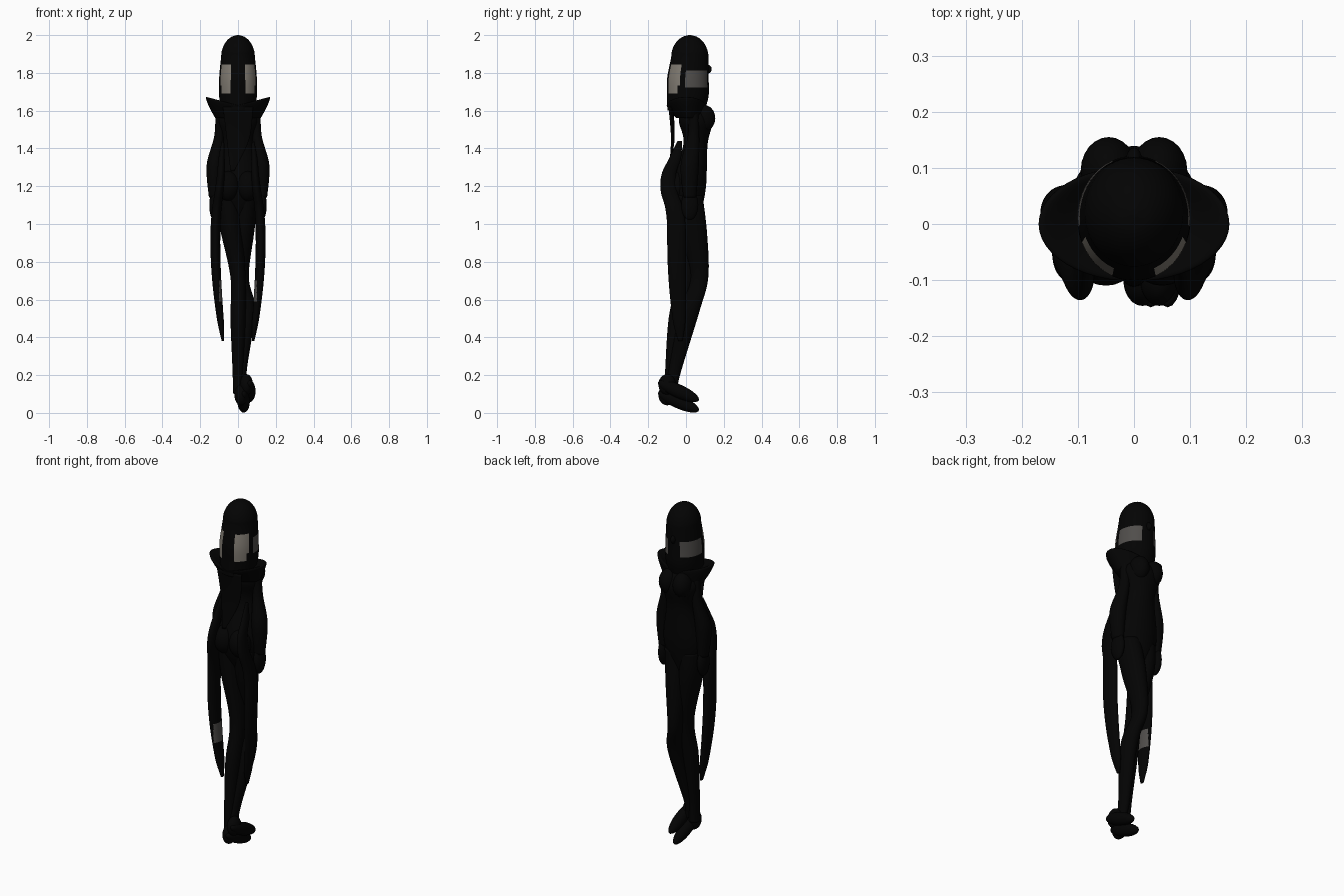
import bpy
import bmesh
from math import sin, cos, pi, sqrt, exp
from mathutils import Vector

default_cube = bpy.data.objects.get("Cube")
if default_cube:
    bpy.data.objects.remove(default_cube)


def make_material(name, red, green, blue):
    mat = bpy.data.materials.new(name)
    mat.use_nodes = True
    colour = (red, green, blue, 1)
    mat.diffuse_color = colour
    mat.node_tree.nodes["Principled BSDF"].inputs["Base Color"].default_value = colour
    return mat


black = make_material("soft black", .001, .001, .001)
pale = make_material("pale hair", .22, .2, .17)
grey = make_material("grey hair", .08, .075, .07)
sides_of_body = {"left": 1, "right": -1}


def finish(name, bm, materials):
    bmesh.ops.recalc_face_normals(bm, faces=bm.faces)
    mesh = bpy.data.meshes.new(name)
    bm.to_mesh(mesh)
    bm.free()
    for mat in materials:
        mesh.materials.append(mat)
    for polygon in mesh.polygons:
        polygon.use_smooth = True
    obj = bpy.data.objects.new(name, mesh)
    bpy.context.collection.objects.link(obj)
    return obj


def smooth_path(points, steps=8):
    """Pass a smooth curve through every control point."""
    points = [Vector(point) for point in points]
    padded = [points[0], *points, points[-1]]
    path = []
    for before, start, end, after in zip(padded, padded[1:], padded[2:], padded[3:]):
        leave, arrive = (end - before) / 2, (after - start) / 2
        for step in range(steps):
            t = step / steps
            ease = t * t * (3 - 2 * t)
            path.append(start.lerp(end, ease)
                        + leave * t * (1 - t) ** 2
                        - arrive * t * t * (1 - t))
    return path + [points[-1]]


def loft(name, points, depth, materials=(black,), mirror=1, bend=None, paint=None):
    """Skin level ellipses along points given as (x, y, z, half width)."""
    bm = bmesh.new()
    rows = []
    segments = 48
    for x, y, z, radius in smooth_path(points):
        row = []
        for segment in range(segments):
            angle = 2 * pi * segment / segments
            place = Vector((mirror * (x + radius * cos(angle)),
                            y + depth * radius * sin(angle), z))
            row.append(bm.verts.new(bend(place) if bend else place))
        rows.append(row)
    for low, high in zip(rows, rows[1:]):
        for a, b, c, d in zip(low, low[1:] + low[:1], high[1:] + high[:1], high):
            face = bm.faces.new((a, b, c, d))
            if paint:
                face.material_index = paint(face.calc_center_median())
    bm.faces.new(rows[0])
    bm.faces.new(rows[-1])
    return finish(name, bm, materials)


def ball(name, centre, radii, tilt=0):
    bm = bmesh.new()
    bmesh.ops.create_uvsphere(bm, u_segments=24, v_segments=16, radius=1)
    obj = finish(name, bm, [black])
    obj.location = centre
    obj.scale = radii
    obj.rotation_euler.x = tilt
    return obj


# Torso with narrow waist
loft("torso", [
    (0, .02, 1.04, .07),
    (0, .01, 1.2, .12),
    (0, .05, 1.42, .08),
    (0, .05, 1.55, .11),
    (0, .03, 1.65, .06),
], depth=.8)

# Face
ball("nose", centre=(0, .11, 1.82), radii=(.015, .026, .025))


# Hair cap: a dome over a long skirt, with a pale lock and a grey patch each side
def hair_paint(place):
    if abs(place.x) < .04:
        return 0
    lock_edge = .22 * (place.z - 1.76) - .035
    if place.y < lock_edge:
        return int(1.69 < place.z < 1.84)
    return 2 if place.y > 0 and 1.72 < place.z < 1.82 else 0


dome = []
for step in range(6):
    rise = step * .3
    dome.append((0, .02, 1.88 + .12 * sin(rise), .09 * cos(rise)))
skirt = [(0, 0, 1.6, .09), (0, .01, 1.68, .1), (0, .01, 1.77, .1)]
loft("hair_cap", skirt + dome, depth=1.1, materials=(black, pale, grey), paint=hair_paint)


# Lowered hood, its rim dipping between the shoulders
def hood_dip(place):
    slope = 1 - min(1, abs(place.x) / .17)
    place.z -= .4 * slope * (place.z - 1.56)
    return place


loft("hood", [
    (0, .02, 1.56, .12),
    (0, 0, 1.67, .17),
    (0, .01, 1.65, .1),
], depth=.6, bend=hood_dip)
loft("hood_tail", [
    (-.03, -.09, 1.28, .01),
    (0, -.07, 1.45, .06),
    (0, -.08, 1.62, .08),
], depth=.16)


# Long tails hang behind the arms, swelling out at the hips
def tail_points():
    count = 12
    for step in range(count + 1):
        t = step / count
        swell = sin(pi * t)
        hip = exp(-((t - .8) / .12) ** 2)
        yield (.08 + .04 * swell - .01 * hip, -.03 - .02 * swell - .055 * hip,
               .38 + 1.06 * t, .006 + .02 * sqrt(abs(swell)))


def tail_paint(place):
    return int(abs(place.x) < .1 and .59 < place.z < .7)


# Paired parts
for label, side in sides_of_body.items():
    ball(label + "_breast", centre=(side * .045, .095, 1.56), radii=(.05, .06, .07))
    ball(label + "_buttock", centre=(side * .05, -.05, 1.2), radii=(.06, .06, .08))
    loft(label + "_arm", [
        (.1, .04, 1.62, .02),
        (.1, .04, 1.47, .025),
        (.126, .02, 1.31, .04),
        (.126, .02, 1.14, .028),
    ], depth=1.2, mirror=side)
    ball(label + "_hand", centre=(side * .126, .02, 1.1), radii=(.026, .045, .08))
    loft(label + "_tail", tail_points(), depth=1.9, materials=(black, grey),
         mirror=side, paint=tail_paint)

# Legs close together, one knee crossing before the other
loft("right_leg", [
    (0, -.08, .1, .025),
    (0, -.07, .25, .03),
    (0, -.04, .5, .04),
    (0, 0, .72, .04),
    (-.04, .01, 1, .06),
    (-.05, .01, 1.15, .06),
], depth=1.3)
loft("left_leg", [
    (.03, -.08, .12, .025),
    (.02, -.06, .22, .026),
    (.05, .02, .54, .04),
    (.02, .07, .72, .037),
    (.03, .04, .95, .055),
    (.05, .01, 1.15, .06),
], depth=1.3)

# Pointed feet
for label, across, height in (("right", .03, .06), ("left", .06, .115)):
    ball(label + "_heel", centre=(across - .015, -.1, height + .035), radii=(.034, .046, .055))
    ball(label + "_foot", centre=(across, -.04, height), radii=(.033, .118, .036), tilt=-.42)
